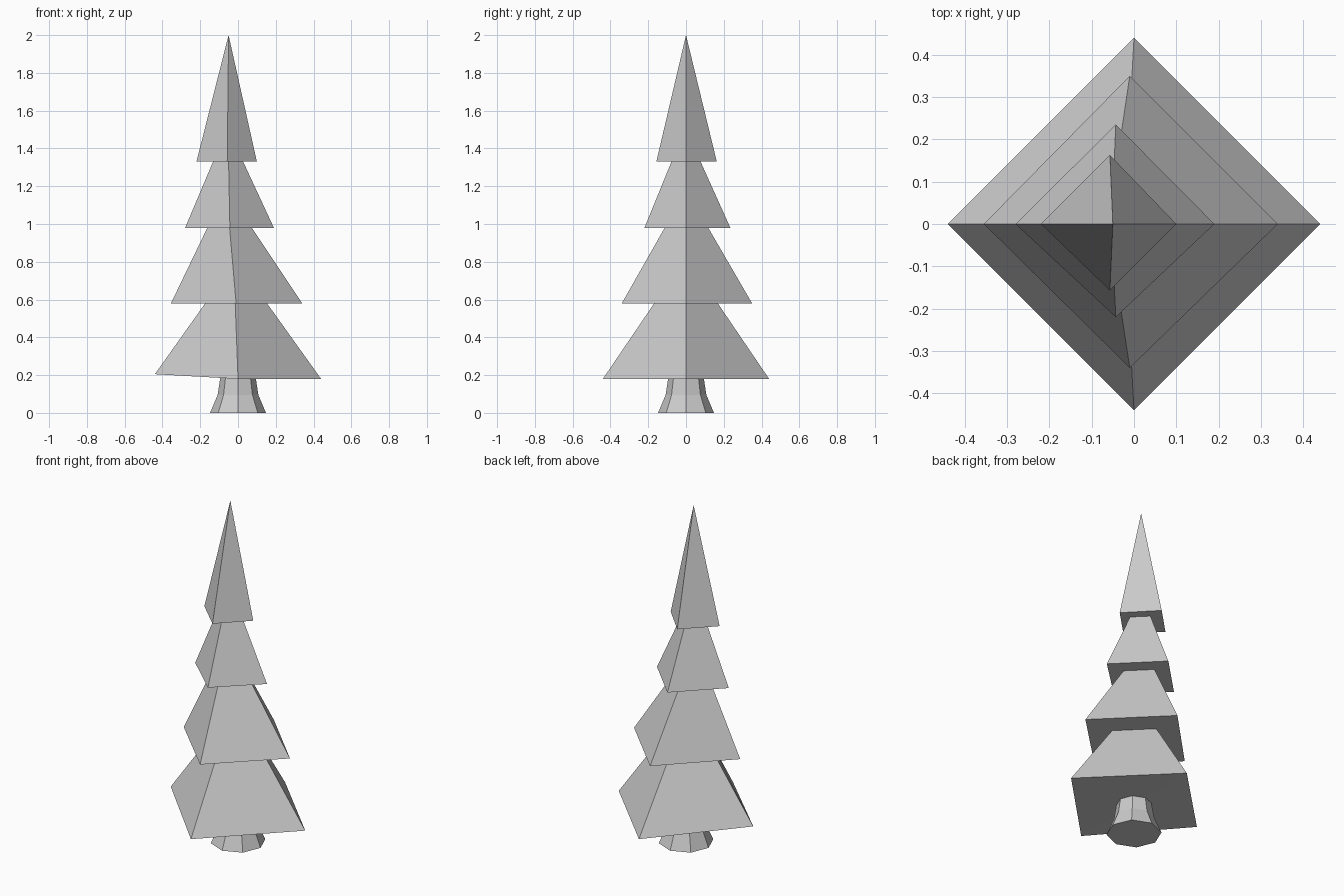
import bpy, bmesh, math

cube = bpy.data.objects.get("Cube")
if cube:
    bpy.data.objects.remove(cube, do_unlink=True)

grey = bpy.data.materials.new("plain_grey")
grey.use_nodes = True
grey.diffuse_color = (0.6, 0.6, 0.6, 1)
grey.node_tree.nodes["Principled BSDF"].inputs["Base Color"].default_value = (0.6, 0.6, 0.6, 1)


def make_object(name, bm):
    bmesh.ops.recalc_face_normals(bm, faces=bm.faces[:])
    mesh = bpy.data.meshes.new(name)
    bm.to_mesh(mesh)
    bm.free()
    mesh.materials.append(grey)
    bpy.context.collection.objects.link(bpy.data.objects.new(name, mesh))


def diamond(bm, left, right, front, back, mid_x, z, lift=0):
    """Four corners lying on the axes; lift raises the right-hand (-x) corner."""
    corners = [(left, 0, z + lift), (mid_x, front, z), (right, 0, z), (mid_x, back, z)]
    return [bm.verts.new(c) for c in corners]


def tier(name, base, top):
    bm = bmesh.new()
    low = diamond(bm, *base)
    # underside, folded along the front-back line
    bm.faces.new((low[0], low[1], low[3]))
    bm.faces.new((low[1], low[2], low[3]))
    if len(top) == 3:
        tip = bm.verts.new(top)
        for i in range(4):
            bm.faces.new((low[i], low[(i + 1) % 4], tip))
    else:
        high = diamond(bm, *top)
        for i in range(4):
            j = (i + 1) % 4
            bm.faces.new((low[i], low[j], high[j], high[i]))
        bm.faces.new(high)
    make_object(name, bm)


# Four leaning foliage tiers: left, right, front, back, mid x, height
tier("bottom_foliage", (-0.44, 0.44, -0.44, 0.44, 0, 0.18, 0.025),
     (-0.17, 0.15, -0.165, 0.165, -0.015, 0.585))
tier("lower_foliage", (-0.355, 0.34, -0.34, 0.35, -0.01, 0.58),
     (-0.16, 0.07, -0.11, 0.115, -0.045, 0.985))
tier("upper_foliage", (-0.28, 0.19, -0.22, 0.235, -0.043, 0.98),
     (-0.13, 0.025, -0.075, 0.075, -0.05, 1.335))
tier("top_foliage", (-0.22, 0.10, -0.157, 0.163, -0.057, 1.33), (-0.05, 0, 2))

# Eight-sided trunk flaring at the foot
bm = bmesh.new()
rings = []
for radius, z in ((0.148, 0), (0.108, 0.095), (0.09, 0.21)):
    rings.append([bm.verts.new((radius * math.cos(i * math.pi / 4),
                                radius * math.sin(i * math.pi / 4), z)) for i in range(8)])
for low, high in zip(rings, rings[1:]):
    for i in range(8):
        j = (i + 1) % 8
        bm.faces.new((low[i], low[j], high[j], high[i]))
bm.faces.new(rings[0])
bm.faces.new(rings[-1])
make_object("trunk", bm)
